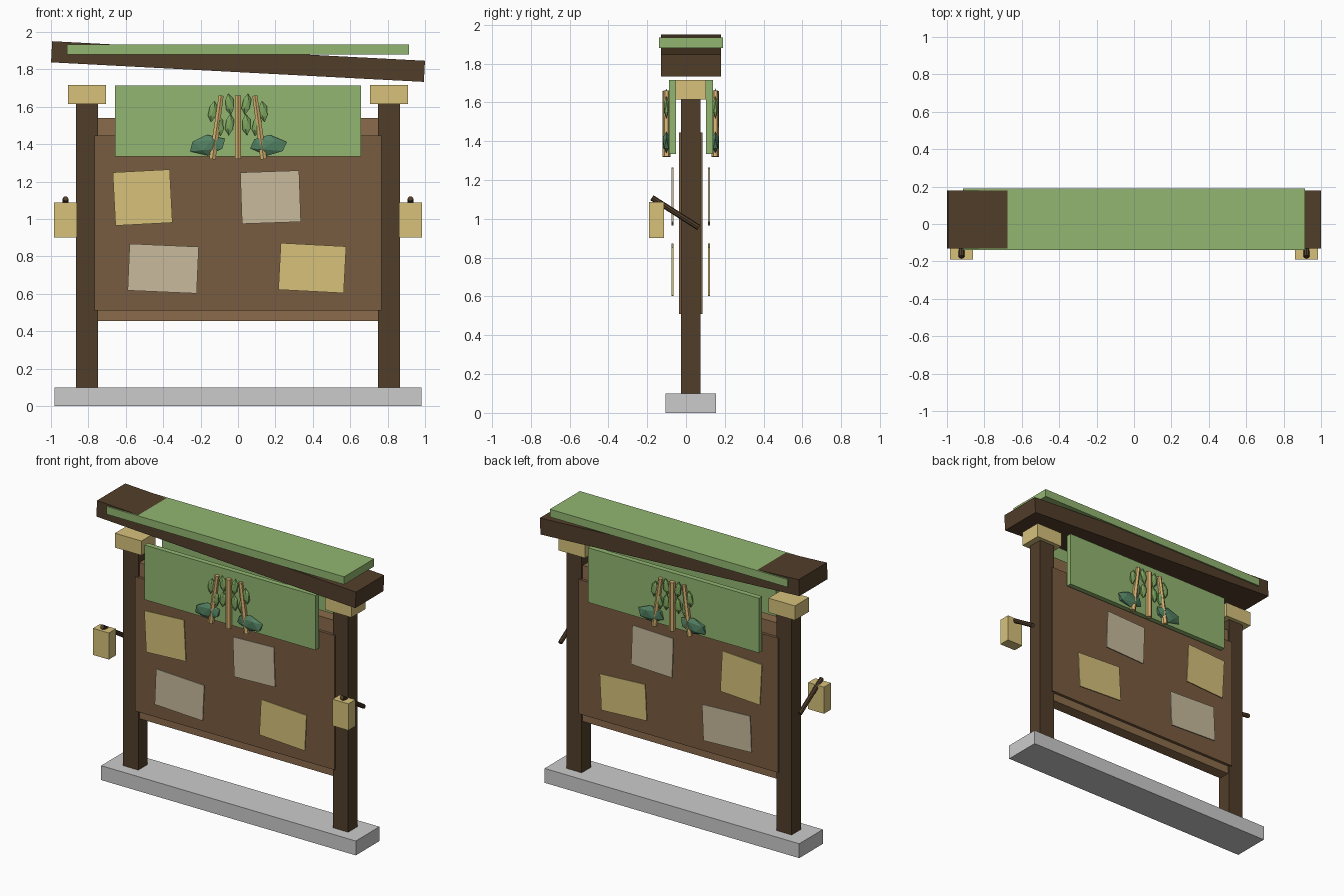
import bpy
from math import radians, atan2, hypot

if "Cube" in bpy.data.objects:
    bpy.data.objects.remove(bpy.data.objects["Cube"])

YC = 0.025  # depth centre of the posts and of the double-sided details


def material(name, r, g, b):
    m = bpy.data.materials.new(name)
    m.diffuse_color = [(c / 255) ** 2.2 for c in (r, g, b)] + [1]
    m.use_nodes = True
    m.node_tree.nodes["Principled BSDF"].inputs["Base Color"].default_value = m.diffuse_color
    return m


DARK = material("dark_wood", 82, 64, 46)
BOARD = material("board_wood", 120, 92, 66)
RAIL = material("rail_wood", 137, 107, 76)
GREEN = material("green_paint", 145, 181, 112)
YELLOW = material("pale_wood", 214, 192, 122)
PAPER = material("grey_paper", 199, 185, 155)
STALK = material("stalk", 212, 176, 112)
LEAF = material("leaf", 125, 165, 95)
BUSH = material("bush", 85, 130, 100)


def finish(name, mat):
    o = bpy.context.object
    o.name = name
    if mat:
        o.data.materials.append(mat)
    return o


def box(name, center, size, mat=None, tilt=0):
    bpy.ops.mesh.primitive_cube_add(size=1, location=center, rotation=(0, radians(tilt), 0))
    bpy.context.object.scale = size
    return finish(name, mat)


def blob(name, center, half, mat, tilt=0):
    bpy.ops.mesh.primitive_ico_sphere_add(subdivisions=1, radius=1, location=center,
                                          rotation=(0, radians(tilt), 0))
    bpy.context.object.scale = half
    return finish(name, mat)


def stalk(name, x0, x1, y, r0, r1):
    z0, z1 = 1.32, 1.66
    bpy.ops.mesh.primitive_cone_add(vertices=6, radius1=r0, radius2=r1, depth=hypot(x1 - x0, z1 - z0),
                                    location=((x0 + x1) / 2, y, (z0 + z1) / 2),
                                    rotation=(0, atan2(x1 - x0, z1 - z0), 0))
    return finish(name, STALK)


# Base, board and rails
box("base", (0, YC, 0.05), (1.96, 0.26, 0.10))
box("back_board", (0, YC, 0.997), (1.52, 0.08, 1.085), RAIL)
box("notice_board", (0, YC, 0.978), (1.536, 0.12, 0.935), BOARD)

# Posts, caps and hanging boxes with slanted pegs
for s, side in ((-1, "left"), (1, "right")):
    box(side + "_post", (s * 0.808, YC, 0.858), (0.117, 0.102, 1.515), DARK)
    box(side + "_post_cap", (s * 0.808, YC, 1.666), (0.204, 0.156, 0.10), YELLOW)
    box(side + "_hanging_box", (s * 0.922, -0.152, 0.995), (0.122, 0.077, 0.185), YELLOW)
    bpy.ops.mesh.primitive_cylinder_add(vertices=8, radius=0.015, depth=0.287,
                                        location=(s * 0.922, -0.055, 1.032),
                                        rotation=(atan2(0.242, 0.154), 0, 0))
    finish(side + "_peg", DARK)

# Tilted roof beam and level roof plank
box("roof_beam", (0, YC, 1.842), (1.996, 0.31, 0.113), DARK, 3)
box("roof_plank", (0, YC, 1.907), (1.83, 0.33, 0.054), GREEN)

# Details repeated on the front and back
papers = [(-0.51, 1.115, 0.305, 0.285, YELLOW, -3), (0.174, 1.117, 0.315, 0.275, PAPER, -2),
          (-0.40, 0.735, 0.37, 0.25, PAPER, 2.5), (0.397, 0.738, 0.35, 0.25, YELLOW, 3)]
leaves = [(0.045, 1.615, 8), (0.045, 1.505, -4), (0.135, 1.575, -8), (0.10, 1.50, 8)]
for s, face in ((-1, "front"), (1, "back")):
    box(face + "_sign", (0, YC + s * 0.095, 1.525), (1.316, 0.036, 0.38), GREEN)
    for x, z, w, h, mat, tilt in papers:
        box(face + "_paper", (x, YC + s * 0.094, z), (w, 0.009, h), mat, tilt)
    y = YC + s * 0.126
    stalk(face + "_middle_stalk", 0, 0, y, 0.02, 0.02)
    for m in (-1, 1):
        stalk(face + "_side_stalk", m * 0.137, m * 0.09, y, 0.02, 0.015)
        for x, z, tilt in leaves:
            blob(face + "_leaf", (m * x, y, z), (0.026, 0.014, 0.058), LEAF, m * tilt)
        blob(face + "_bush", (m * 0.163, y, 1.395), (0.108, 0.022, 0.056), BUSH, m * 5)
